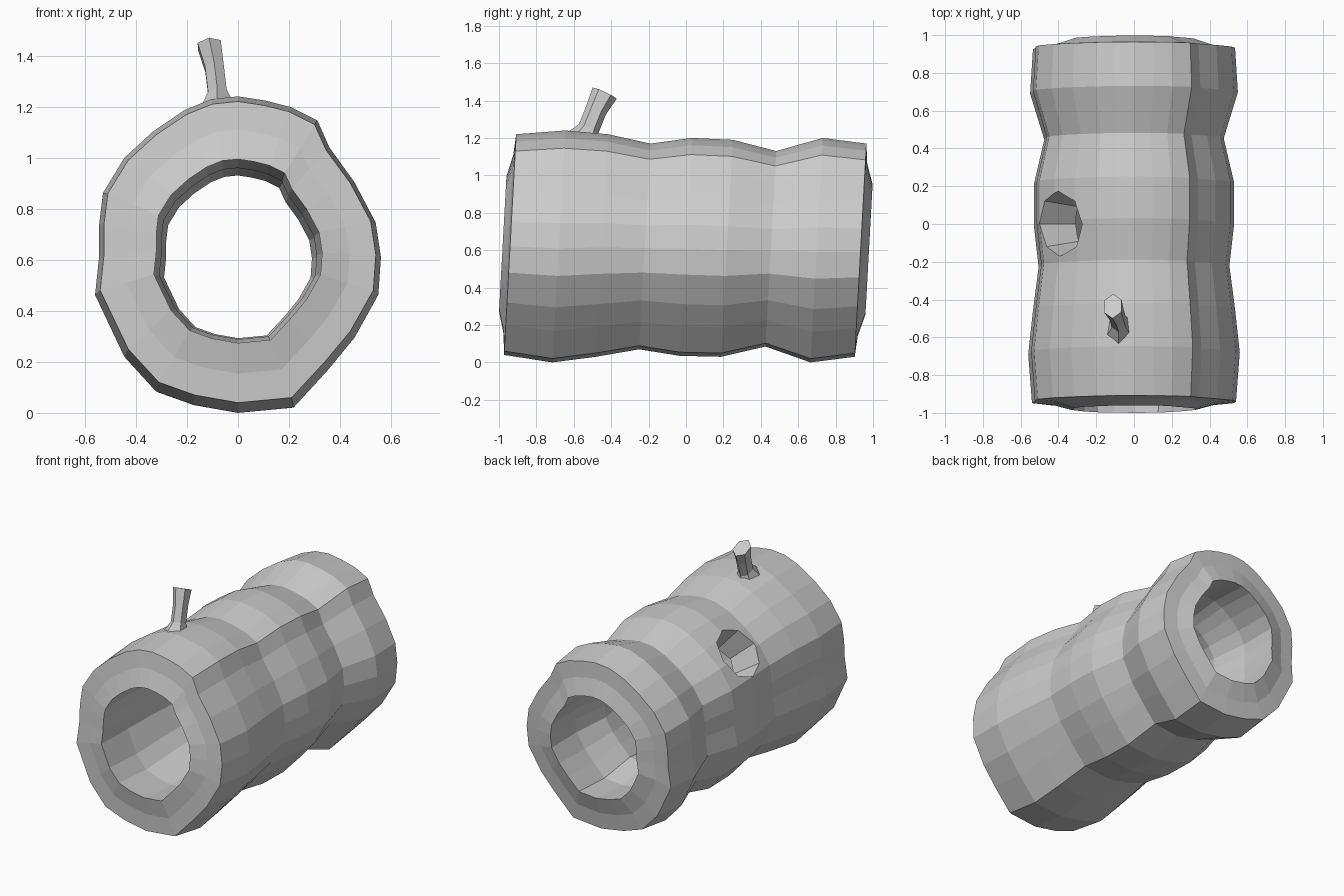
import bpy, bmesh, math
from mathutils import Vector

if "Cube" in bpy.data.objects:
    bpy.data.objects.remove(bpy.data.objects["Cube"])

# bark cross-section, clockwise from the top (x, z)
outline = [(0, 1.22), (0.1, 1.205), (0.2, 1.18), (0.3, 1.13), (0.345, 1.03), (0.44, 0.90),
           (0.52, 0.75), (0.54, 0.62), (0.53, 0.48), (0.44, 0.32), (0.34, 0.2), (0.21, 0.06),
           (0, 0.04), (-0.17, 0.07), (-0.31, 0.12), (-0.43, 0.25), (-0.54, 0.48), (-0.525, 0.62),
           (-0.525, 0.74), (-0.51, 0.86), (-0.43, 0.99), (-0.32, 1.09), (-0.2, 1.17), (-0.1, 1.21)]

# stations along the log: y, half width, bottom z, top z
stations = [(-0.94, 0.54, 0.04, 1.22), (-0.68, 0.56, 0.0, 1.24), (-0.45, 0.535, 0.03, 1.22),
            (-0.22, 0.505, 0.07, 1.17), (0, 0.53, 0.035, 1.20), (0.22, 0.53, 0.03, 1.19),
            (0.455, 0.475, 0.085, 1.13), (0.70, 0.55, 0.0, 1.20), (0.935, 0.535, 0.03, 1.17)]


def ring(bm, station, scale=1.0, y=None):
    y0, half, bottom, top = station
    y0 = y0 if y is None else y
    mid = (top + bottom) / 2 + 0.01
    verts = []
    for px, pz in outline:
        z = bottom + (pz - 0.04) / 1.18 * (top - bottom)
        z = mid + (z - mid) * scale
        verts.append(bm.verts.new((px / 0.54 * half * scale, y0 + 0.055 * (z - 0.63), z)))
    return verts


def skin(bm, rings, closed):
    pairs = list(zip(rings, rings[1:]))
    if closed:
        pairs.append((rings[-1], rings[0]))
    for a, b in pairs:
        n = len(a)
        for i in range(n):
            j = (i + 1) % n
            bm.faces.new((a[i], a[j], b[j], b[i]))


def make(name, bm):
    bmesh.ops.recalc_face_normals(bm, faces=bm.faces)
    mesh = bpy.data.meshes.new(name)
    bm.to_mesh(mesh)
    bm.free()
    ob = bpy.data.objects.new(name, mesh)
    bpy.context.collection.objects.link(ob)
    return ob


# hollow log: bark, back rim, bore, front rim
BORE = 0.61
first, last = stations[0], stations[-1]
bm = bmesh.new()
rings = [ring(bm, s) for s in stations]
rings += [ring(bm, last, 0.81, 0.945), ring(bm, last, BORE, 0.98)]
rings += [ring(bm, s, BORE) for s in reversed(stations[1:-1])]
rings += [ring(bm, first, BORE, -0.98), ring(bm, first, 0.81, -0.95)]
skin(bm, rings, True)
log = make("hollow_log", bm)

# knot hole cutter: tapered octagon on the upper left side
axis = Vector((-0.76, 0, 0.65)).normalized()
bm = bmesh.new()
bmesh.ops.create_cone(bm, cap_ends=True, segments=8, radius1=0.11, radius2=0.21, depth=0.5)
bmesh.ops.rotate(bm, verts=bm.verts, matrix=Vector((0, 0, 1)).rotation_difference(axis).to_matrix())
bmesh.ops.translate(bm, verts=bm.verts, vec=Vector((0, 0, 0.64)) + axis * 0.46)
cutter = make("knot_hole_cutter", bm)
cutter.hide_render = True
cutter.hide_set(True)
cut = log.modifiers.new("knot_hole", "BOOLEAN")
cut.operation = "DIFFERENCE"
cut.solver = "EXACT"
cut.object = cutter

# broken twig on top
bm = bmesh.new()
twig = []
path = [((-0.08, -0.545, 1.19), 0.085), ((-0.08, -0.52, 1.25), 0.05),
        ((-0.092, -0.48, 1.35), 0.05), ((-0.112, -0.435, 1.44), 0.062)]
lean = Vector((0, 0, 1)).rotation_difference(Vector((-0.12, 0.42, 0.9)))
for centre, r in path:
    twig.append([bm.verts.new(Vector(centre) + lean @ Vector(
        (r * 0.85 * math.cos(a), r * 1.15 * math.sin(a), 0)))
        for a in (math.tau * k / 6 + math.pi / 2 for k in range(6))])
skin(bm, twig, False)
bm.faces.new(twig[0])
bm.faces.new(twig[-1])
make("twig", bm)
